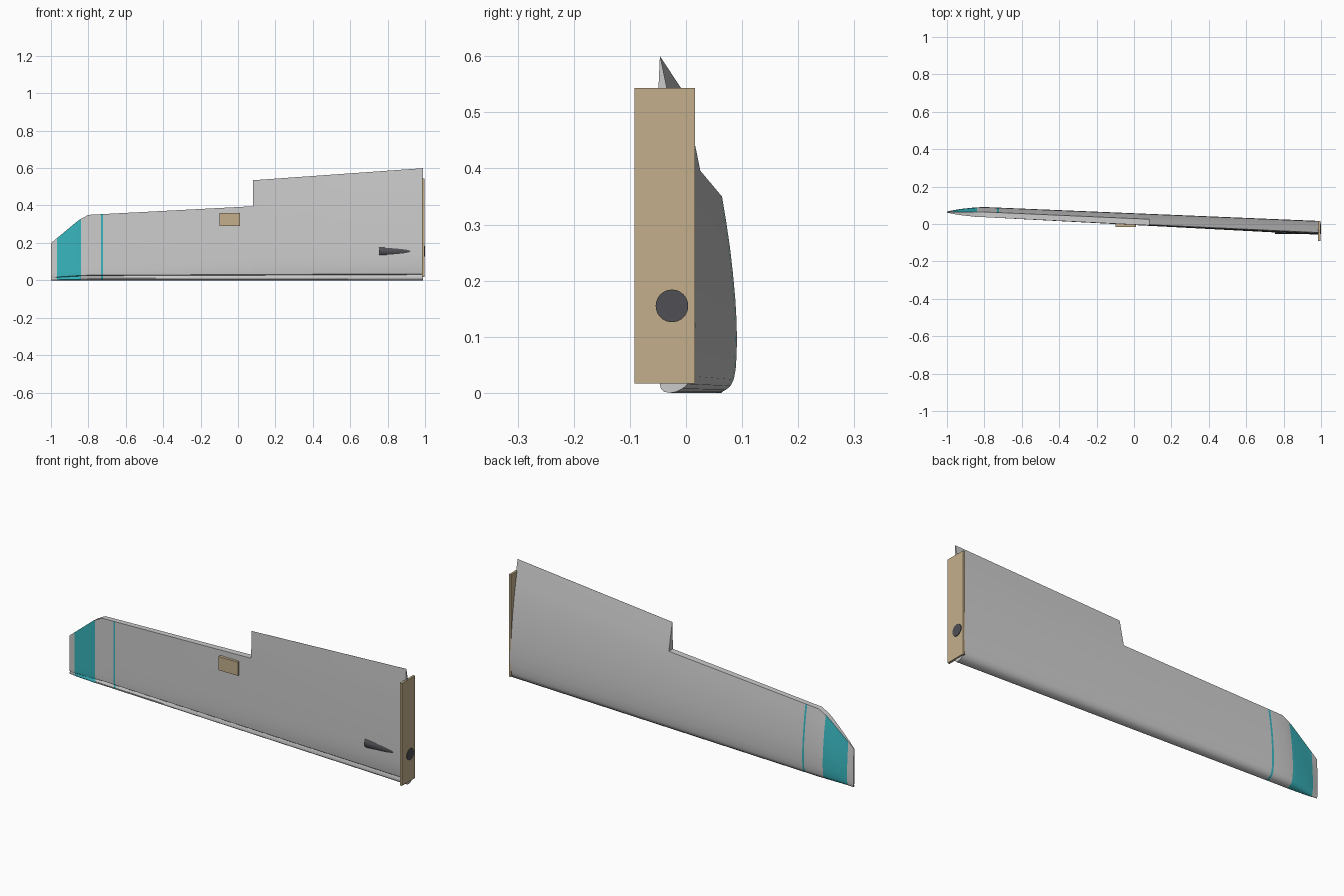
import bpy, bmesh, math

if "Cube" in bpy.data.objects:
    bpy.data.objects.remove(bpy.data.objects["Cube"])


def material(name, rgb):
    m = bpy.data.materials.new(name)
    m.diffuse_color = (*rgb, 1)
    m.use_nodes = True
    m.node_tree.nodes["Principled BSDF"].inputs["Base Color"].default_value = m.diffuse_color
    return m


TAN = material("wood", (0.55, 0.43, 0.26))
TEAL = material("teal_paint", (0.04, 0.46, 0.51))
DARK = material("dark_metal", (0.08, 0.08, 0.09))
GREY = material("grey_paint", (0.8, 0.8, 0.8))

# Airfoil: chord fraction, upper height factor, lower belly factor, lower lip offset
AIRFOIL = [
    (0.0, 0.30, 0, 0), (0.003, 0.46, 0, 0.008), (0.012, 0.64, 0, 0.002),
    (0.026, 0.79, 0.1, 0.001), (0.05, 0.89, 0.2, 0.007), (0.058, 0.91, 0.25, 0.001),
    (0.09, 0.96, 0.5, 0), (0.14, 0.99, 0.8, 0), (0.2, 1.0, 1, 0),
    (0.27, 0.99, 1, 0), (0.35, 0.95, 1, 0), (0.45, 0.87, 0.95, 0),
    (0.55, 0.77, 0.85, 0), (0.65, 0.64, 0.72, 0), (0.74, 0.51, 0.6, 0),
    (0.82, 0.36, 0.45, 0), (0.91, 0.19, 0.22, 0), (1.0, 0.012, 0, 0),
]
CUT = 14          # index where the outer panel is cut off for the aileron
STEP_X = 0.08


def lerp_table(table, x):
    for (x0, v0), (x1, v1) in zip(table, table[1:]):
        if x0 >= x >= x1:
            return v0 + (v1 - v0) * (x0 - x) / (x0 - x1)
    return table[-1][1]


def section(x, count):
    """Upper and lower point rows from leading to trailing edge."""
    xs = max(x, -0.8)
    chord = 0.535 + (xs - STEP_X) * 0.0707
    tail = -0.047 + 0.0465 * (1 - xs)
    top = 0.016 + 0.0415 * (1 - xs)
    belly = -0.058 + 0.0525 * (1 - xs)
    zs = lerp_table([(-0.8, 0.352), (-0.85, 0.325), (-1, 0.2)], x) / 0.352 if x < -0.8 else 1
    ys = lerp_table([(-0.8, 1), (-0.85, 0.92), (-0.92, 0.64), (-0.97, 0.35), (-1, 0.12)], x) if x < -0.8 else 1
    upper, lower = [], []
    for t, u, g, d in AIRFOIL[:count]:
        yu = tail + (top - tail) * u
        yl = yu if t == 0 else tail + (belly - tail) * g + d
        for row, y in ((upper, yu), (lower, yl)):
            row.append((x, 0.064 + (y - 0.064) * ys if x < -0.8 else y, t * chord * zs))
    return upper, lower


def wing_panel(name, stations, count, cap_start, cap_end, teal=()):
    bm = bmesh.new()
    rows = []
    for x in stations:
        up, lo = section(x, count)
        ups = [bm.verts.new(p) for p in up]
        los = [ups[0]] + [bm.verts.new(p) for p in lo[1:]]
        rows.append((ups, los))
    for i in range(len(rows) - 1):
        a = rows[i][0][::-1] + rows[i][1][1:]
        b = rows[i + 1][0][::-1] + rows[i + 1][1][1:]
        mid = (stations[i] + stations[i + 1]) / 2
        paint = any(lo < mid < hi for lo, hi in teal)
        n = len(a)
        for k in range(n):
            f = bm.faces.new((a[k], a[(k + 1) % n], b[(k + 1) % n], b[k]))
            f.material_index = int(paint and k != n - 1)
    # End caps, from the given chord index to the trailing edge
    for (ups, los), start in ((rows[0], cap_start), (rows[-1], cap_end)):
        if start is None:
            continue
        for k in range(start, count - 1):
            if k == 0:
                bm.faces.new((ups[0], ups[1], los[1]))
            else:
                bm.faces.new((ups[k], ups[k + 1], los[k + 1], los[k]))
    bmesh.ops.recalc_face_normals(bm, faces=bm.faces)
    me = bpy.data.meshes.new(name)
    bm.to_mesh(me)
    bm.free()
    ob = bpy.data.objects.new(name, me)
    bpy.context.collection.objects.link(ob)
    me.materials.append(GREY)
    me.materials.append(TEAL)
    smooth(ob)
    return ob


def smooth(ob):
    bpy.ops.object.select_all(action='DESELECT')
    ob.select_set(True)
    bpy.context.view_layer.objects.active = ob
    bpy.ops.object.shade_smooth_by_angle(angle=math.radians(35))


def box(name, lo, hi, mat):
    bpy.ops.mesh.primitive_cube_add(size=1, location=[(a + b) / 2 for a, b in zip(lo, hi)])
    ob = bpy.context.object
    ob.name = name
    ob.scale = [b - a for a, b in zip(lo, hi)]
    ob.data.materials.append(mat)


# Wing panels: wide inner panel with flap, narrower outer panel with tip
wing_panel("inner_wing", [0.99, 0.75, 0.5, 0.25, STEP_X], len(AIRFOIL), 0, CUT)
wing_panel("outer_wing",
           [STEP_X, -0.2, -0.45, -0.722, -0.732, -0.8, -0.84, -0.86, -0.89,
            -0.92, -0.945, -0.968, -0.985, -1.0],
           CUT + 1, None, 0, teal=[(-0.732, -0.722), (-0.968, -0.84)])

# Root mounting plate and the small block under the wing
box("root_plate", (0.985, -0.092, 0.017), (0.997, 0.016, 0.543), TAN)
box("underside_block", (-0.10, -0.016, 0.29), (0.01, 0.006, 0.36), TAN)

# Spar rod running through the plate and breaking out of the lower skin
bpy.ops.mesh.primitive_cylinder_add(vertices=48, radius=0.029, depth=0.245,
                                    location=(0.8775, -0.025, 0.155),
                                    rotation=(0, math.pi / 2, 0))
rod = bpy.context.object
rod.name = "spar_rod"
rod.data.materials.append(DARK)
smooth(rod)
